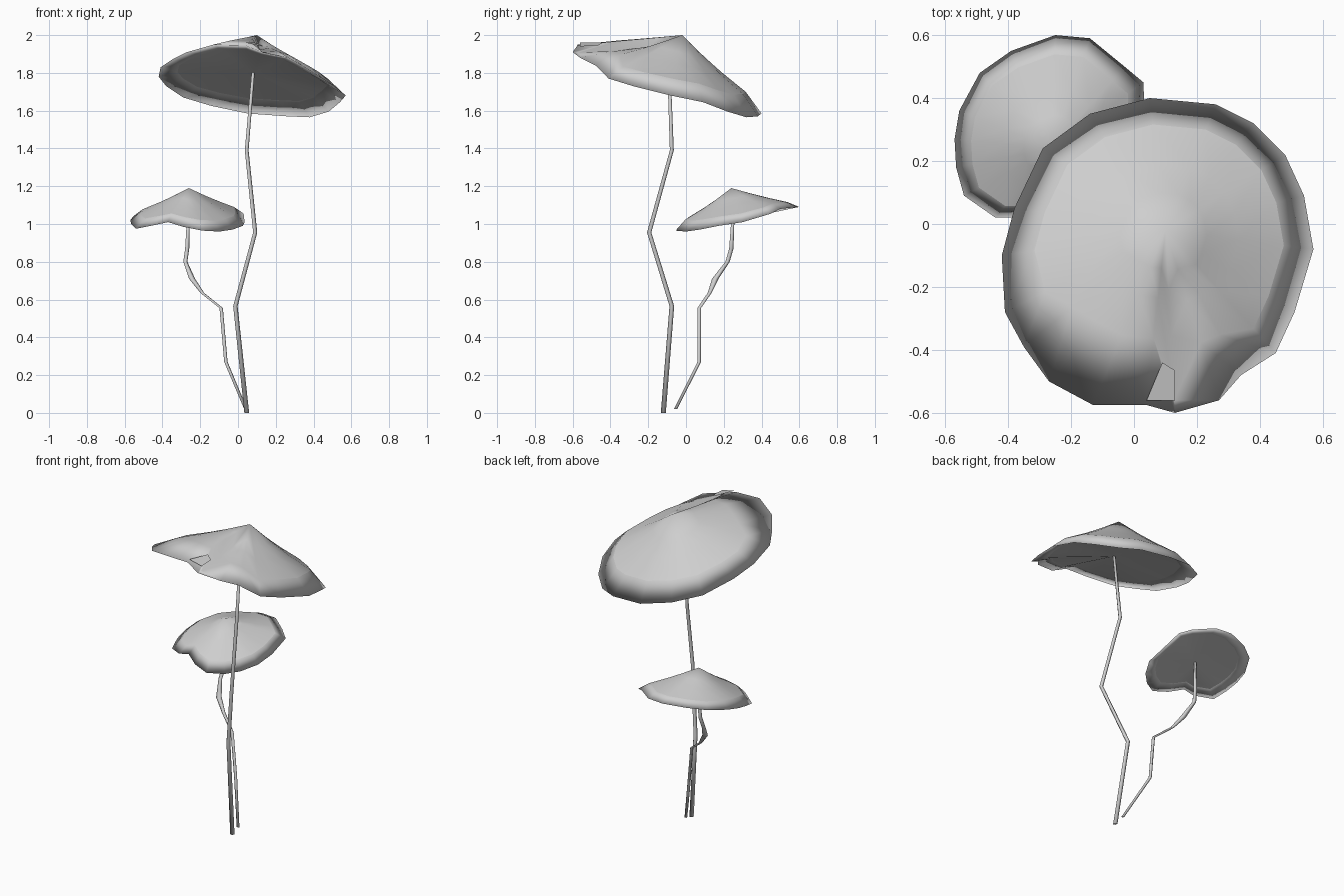
import bpy
import bmesh
import math
from mathutils import Vector

cube = bpy.data.objects.get("Cube")
if cube:
    bpy.data.objects.remove(cube, do_unlink=True)

grey = bpy.data.materials.new("pale_grey")
grey.use_nodes = True
COLOUR = (0.62, 0.62, 0.62, 1)
grey.diffuse_color = COLOUR
grey.node_tree.nodes["Principled BSDF"].inputs["Base Color"].default_value = COLOUR


def finish(name, bm, fix_normals=True):
    if fix_normals:
        bmesh.ops.recalc_face_normals(bm, faces=bm.faces)
    for face in bm.faces:
        face.smooth = True
    mesh = bpy.data.meshes.new(name)
    bm.to_mesh(mesh)
    bm.free()
    mesh.materials.append(grey)
    obj = bpy.data.objects.new(name, mesh)
    bpy.context.collection.objects.link(obj)
    return obj


def bridge(bm, a, b):
    n = len(a)
    for i in range(n):
        j = (i + 1) % n
        bm.faces.new((a[i], a[j], b[j], b[i]))


def fan(bm, ring, tip):
    for i in range(len(ring)):
        bm.faces.new((ring[i], ring[(i + 1) % len(ring)], tip))


def crease(bm, ring, skip):
    for i, v in enumerate(ring):
        if i not in skip:
            bm.edges.get((v, ring[i - 1])).smooth = False


def cap(name, rim, apex, hub, lip, soft, groove):
    """Closed cap: domed top with a creased lip, soft rim, hollow underside.
    soft maps rim points to lip positions that blend without a crease."""
    bm = bmesh.new()
    apex, hub = Vector(apex), Vector(hub)
    rim = [Vector(p) for p in rim]
    edge = [bm.verts.new(p) for p in rim]
    last = edge
    # Top surface, from the rim inward
    for part in (1, 0.62, 0.35):
        ring = []
        for i, p in enumerate(rim):
            t = soft.get(i, lip) * part
            q = apex.lerp(p, t)
            fall = t * (1.04 - 0.17 * t) if t < 0.9 else t
            q.z = apex.z + (p.z - apex.z) * fall - groove.get(i, 0) * (1.05 - t)
            ring.append(bm.verts.new(q))
        bridge(bm, last, ring)
        if last is edge:
            crease(bm, ring, soft)
        last = ring
    fan(bm, last, bm.verts.new(apex))
    # Underside with a turned-in lip
    inner = []
    for p in rim:
        q = hub.lerp(p, 0.8)
        q.z += 0.09 * (apex.z - p.z)
        inner.append(bm.verts.new(q))
    bridge(bm, edge, inner)
    crease(bm, inner, ())
    fan(bm, inner, bm.verts.new(hub))
    return finish(name, bm)


def stem(name, path):
    """Thin kinked stalk; every path entry is x, y, z, radius."""
    bm = bmesh.new()
    sides = 5
    rings = []
    for x, y, z, r in path:
        rings.append([bm.verts.new((x + r * math.cos(k * math.tau / sides),
                                    y + r * math.sin(k * math.tau / sides), z))
                      for k in range(sides)])
    for a, b in zip(rings, rings[1:]):
        bridge(bm, a, b)
    bm.faces.new(rings[0])
    bm.faces.new(rings[-1])
    return finish(name, bm)


# Large tilted cap
large_rim = [
    (0.05, 0.40, 1.585), (0.26, 0.38, 1.57), (0.38, 0.32, 1.565), (0.48, 0.22, 1.595),
    (0.54, 0.09, 1.645), (0.57, -0.08, 1.68), (0.51, -0.28, 1.73), (0.45, -0.41, 1.77),
    (0.34, -0.48, 1.84), (0.27, -0.56, 1.88), (0.13, -0.60, 1.91), (0.04, -0.575, 1.945),
    (-0.13, -0.575, 1.95), (-0.27, -0.50, 1.91), (-0.35, -0.39, 1.87), (-0.41, -0.28, 1.83),
    (-0.42, -0.10, 1.78), (-0.38, 0.05, 1.73), (-0.29, 0.24, 1.67), (-0.14, 0.35, 1.625)]
front_blend = {8: 0.72, 9: 0.66, 10: 0.93, 11: 0.62, 12: 0.6, 13: 0.6, 14: 0.66, 15: 0.75}
cap("large_cap", large_rim, (0.10, -0.02, 2.0), (0.08, -0.09, 1.80), 0.8,
    front_blend, {9: 0.03, 10: 0.06})

# Small torn fold on the front of the large cap
bm = bmesh.new()
bm.faces.new([bm.verts.new(p) for p in
              [(0.04, -0.56, 1.96), (0.13, -0.56, 1.94), (0.13, -0.465, 1.945), (0.09, -0.44, 1.96)]])
finish("torn_fold", bm, False)

# Small cap
small_rim = [
    (-0.25, 0.60, 1.09), (-0.14, 0.59, 1.09), (-0.03, 0.50, 1.08), (0.03, 0.45, 1.055),
    (0.035, 0.30, 1.01), (0.025, 0.17, 0.99), (-0.03, 0.07, 0.97), (-0.10, 0.0, 0.96),
    (-0.19, -0.055, 0.965), (-0.29, -0.03, 0.985), (-0.37, 0.02, 1.01), (-0.44, 0.02, 0.995),
    (-0.54, 0.09, 0.975), (-0.565, 0.18, 1.0), (-0.57, 0.27, 1.02), (-0.555, 0.36, 1.04),
    (-0.49, 0.48, 1.065), (-0.39, 0.55, 1.08)]
cap("small_cap", small_rim, (-0.26, 0.24, 1.19), (-0.26, 0.25, 1.05), 0.83, {}, {})

# Stalks
stem("large_stem", [
    (0.045, -0.12, 0.0, 0.014), (-0.015, -0.075, 0.565, 0.013), (0.09, -0.195, 0.955, 0.012),
    (0.045, -0.075, 1.39, 0.011), (0.08, -0.09, 1.81, 0.009)])
stem("small_stem", [
    (0.04, -0.055, 0.02, 0.009), (-0.065, 0.07, 0.27, 0.01), (-0.09, 0.07, 0.555, 0.01),
    (-0.19, 0.125, 0.635, 0.011), (-0.245, 0.155, 0.71, 0.018), (-0.28, 0.22, 0.80, 0.012),
    (-0.27, 0.24, 0.87, 0.012), (-0.262, 0.25, 1.06, 0.008)])
